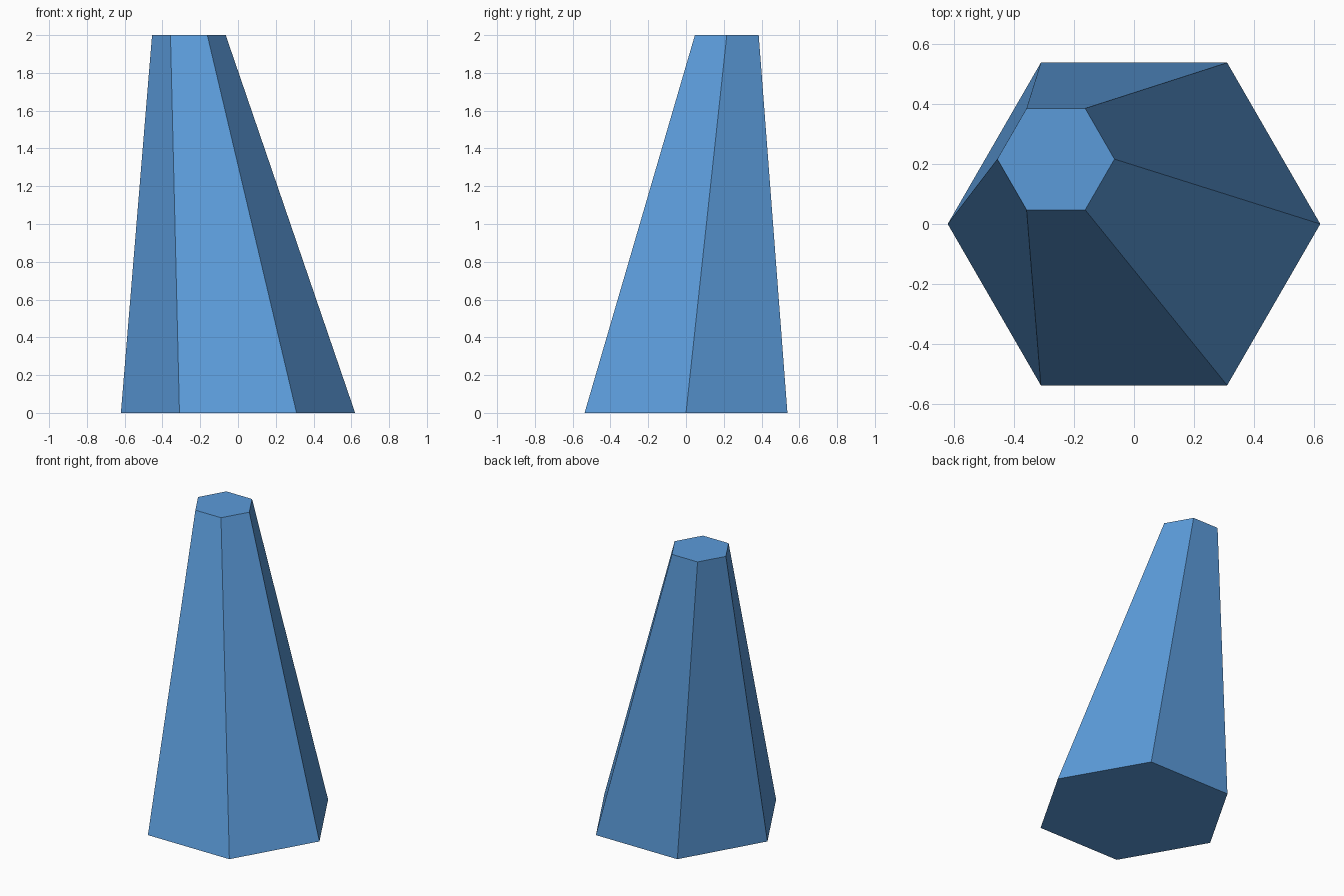
import bpy, bmesh, math

if "Cube" in bpy.data.objects:
    bpy.data.objects.remove(bpy.data.objects["Cube"])

# Flat blue material
blue = bpy.data.materials.new("blue")
blue.diffuse_color = (0.105, 0.328, 0.70, 1)
blue.use_nodes = True
blue.node_tree.nodes["Principled BSDF"].inputs["Base Color"].default_value = blue.diffuse_color


def hexagon(bm, cx, cy, z, r):
    """Ring of six vertices with corners on the x axis."""
    return [bm.verts.new((cx + r * math.cos(i * math.pi / 3),
                          cy + r * math.sin(i * math.pi / 3), z))
            for i in range(6)]


# Leaning hexagonal frustum: wide base, small offset top
bm = bmesh.new()
base = hexagon(bm, 0, 0, 0, 0.62)
top = hexagon(bm, -0.26, 0.216, 2, 0.195)
bm.faces.new(base[::-1])
bm.faces.new(top)
for i in range(6):
    j = (i + 1) % 6
    bm.faces.new((base[i], base[j], top[j], top[i]))

mesh = bpy.data.meshes.new("leaning_frustum")
bm.to_mesh(mesh)
bm.free()
mesh.materials.append(blue)
frustum = bpy.data.objects.new("leaning_frustum", mesh)
bpy.context.collection.objects.link(frustum)
